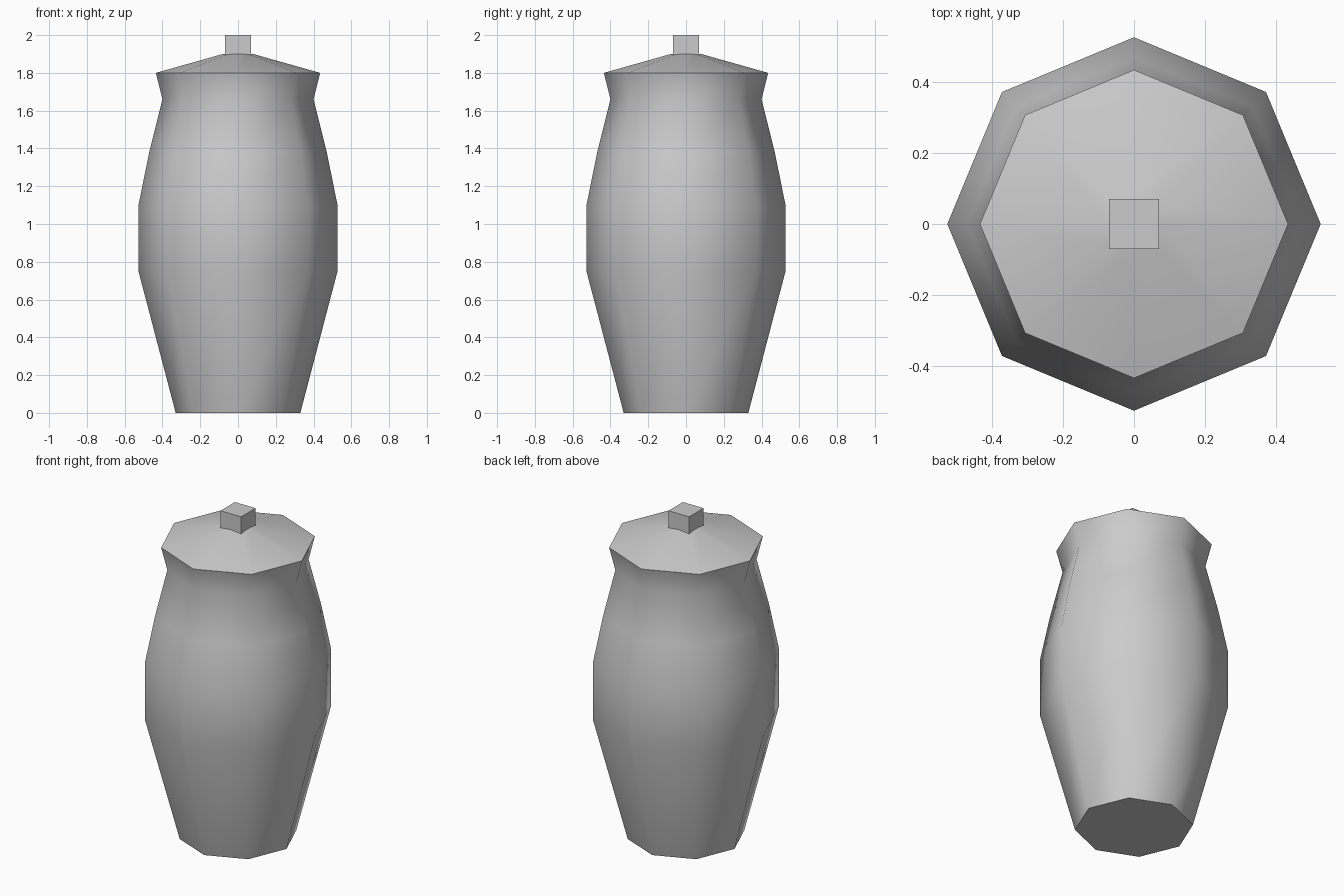
import bpy
import bmesh
from math import cos, sin, pi, radians

cube = bpy.data.objects.get("Cube")
if cube:
    bpy.data.objects.remove(cube, do_unlink=True)

SIDES = 8

grey = bpy.data.materials.new("plain_grey")
grey.use_nodes = True
colour = (0.6, 0.6, 0.6, 1)
grey.diffuse_color = colour
grey.node_tree.nodes["Principled BSDF"].inputs["Base Color"].default_value = colour


def finish(bm, name):
    """Turn a bmesh into a named, smooth-shaded object with sharp rims."""
    bmesh.ops.recalc_face_normals(bm, faces=bm.faces)
    mesh = bpy.data.meshes.new(name)
    bm.to_mesh(mesh)
    bm.free()
    mesh.materials.append(grey)
    obj = bpy.data.objects.new(name, mesh)
    bpy.context.collection.objects.link(obj)
    bpy.ops.object.select_all(action="DESELECT")
    obj.select_set(True)
    bpy.context.view_layer.objects.active = obj
    bpy.ops.object.shade_smooth_by_angle(angle=radians(60))
    return obj


# Octagonal jar: rings from base to rim, then the shallow lid
profile = [(0.33, 0), (0.527, 0.75), (0.527, 1.1), (0.47, 1.38),
           (0.4, 1.66), (0.435, 1.8), (0.08, 1.9)]
bm = bmesh.new()
rings = []
for radius, z in profile:
    angles = [2 * pi * i / SIDES for i in range(SIDES)]
    rings.append([bm.verts.new((radius * cos(a), radius * sin(a), z)) for a in angles])
for low, high in zip(rings, rings[1:]):
    for i in range(SIDES):
        j = (i + 1) % SIDES
        bm.faces.new((low[i], low[j], high[j], high[i]))

# Flat base and slightly raised lid centre
bm.faces.new(rings[0])
apex = bm.verts.new((0, 0, 1.908))
for i in range(SIDES):
    bm.faces.new((rings[-1][i], rings[-1][(i + 1) % SIDES], apex))
finish(bm, "jar_with_lid")

# Square knob sunk slightly into the lid
bm = bmesh.new()
bmesh.ops.create_cube(bm, size=0.14)
bmesh.ops.translate(bm, verts=bm.verts, vec=(0, 0, 1.93))
finish(bm, "lid_knob")
